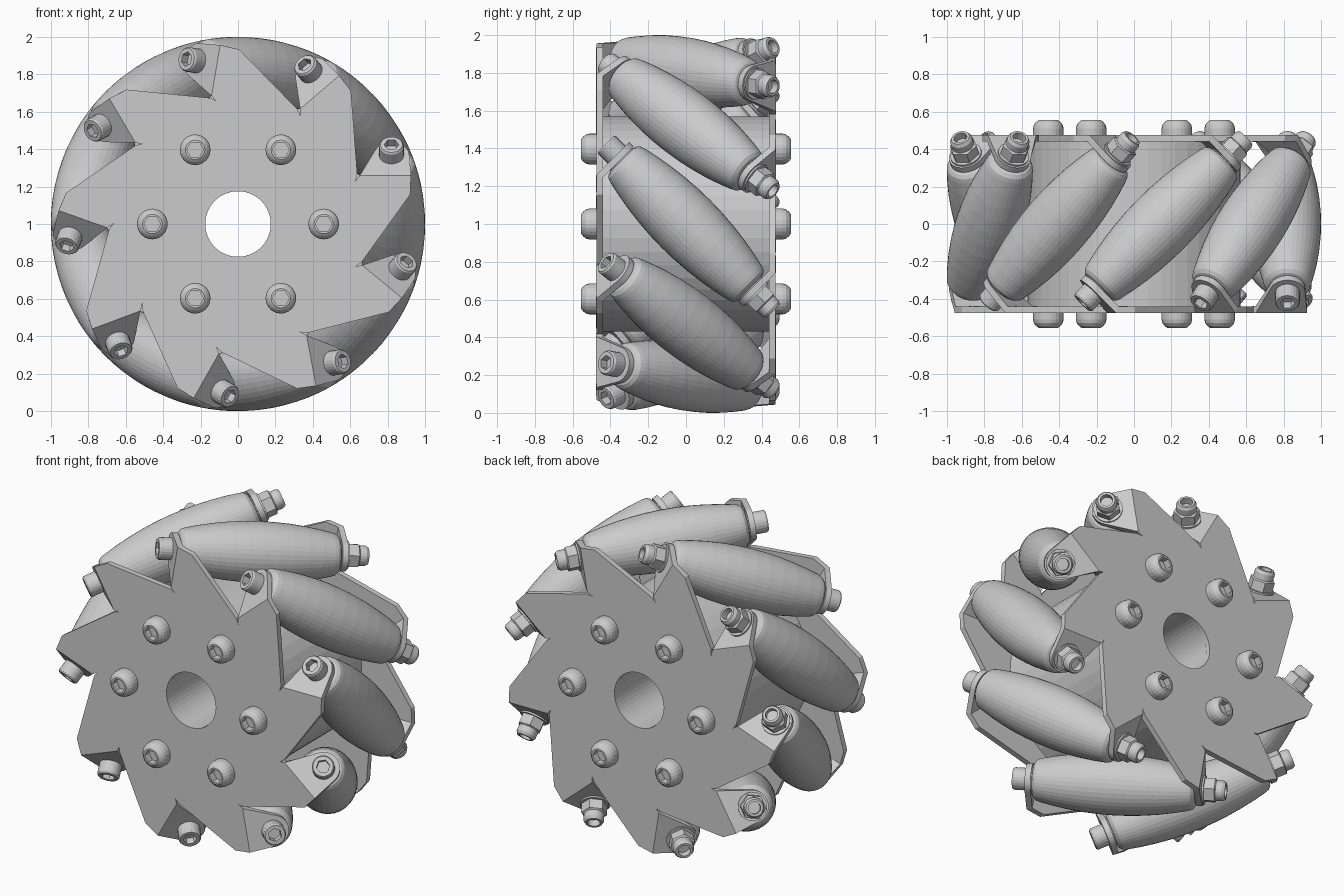
import bpy, bmesh
from math import sin, cos, pi, radians, sqrt, atan2
from mathutils import Matrix, Vector

if "Cube" in bpy.data.objects:
    bpy.data.objects.remove(bpy.data.objects["Cube"])

N = 9                      # rollers
AXIS_R = 0.82              # distance of roller axis from wheel centre
LIFT = Matrix.Translation((0, 0, 1))


def finish(bm, name):
    bmesh.ops.remove_doubles(bm, verts=bm.verts, dist=0.0005)
    bmesh.ops.recalc_face_normals(bm, faces=bm.faces)
    me = bpy.data.meshes.new(name)
    bm.to_mesh(me)
    bm.free()
    return me


def lathe(name, profile, segs=24, closed=False):
    """Spin (radius, height[, 'hex']) points round local z; 'hex' rings are six-sided."""
    bm = bmesh.new()
    rings = []
    for p in profile:
        ring = []
        for i in range(segs):
            a = 2 * pi * i / segs
            r = p[0]
            if len(p) > 2:
                r *= cos(pi / 6) / cos(a % (pi / 3) - pi / 6)
            ring.append(bm.verts.new((r * cos(a), r * sin(a), p[1])))
        rings.append(ring)
    pairs = list(zip(rings, rings[1:]))
    if closed:
        pairs.append((rings[-1], rings[0]))
    for lo, hi in pairs:
        for i in range(segs):
            j = (i + 1) % segs
            bm.faces.new((lo[i], lo[j], hi[j], hi[i]))
    if not closed:
        bm.faces.new(rings[0])
        bm.faces.new(rings[-1])
    return finish(bm, name)


def place(mesh, name, matrix):
    ob = bpy.data.objects.new(name, mesh)
    bpy.context.collection.objects.link(ob)
    ob.matrix_world = LIFT @ matrix
    return ob


def pol(r, deg):
    return (r * cos(radians(deg)), r * sin(radians(deg)))


# Side plate: nine saw-tooth petals, each with a tab bent 45 degrees inward
def plate_mesh():
    bm = bmesh.new()
    Y, T, s = -0.4575, 0.253, sqrt(0.5)
    inner, outer = 0.65, 0.925
    flat = [pol(0.665, -20.3), pol(0.675, -19.2), pol(0.69, -17.5), (0.92, 0.157),
            (outer, T), (inner, T), pol(0.675, 20.5), pol(0.665, 19.7)]
    flat += [pol(0.175, 19.7 - 4 * i) for i in range(11)]
    tab = [(inner, 0)]
    tab += [(AXIS_R + 0.095 * cos(radians(a)), 0.145 + 0.095 * sin(radians(a)))
            for a in range(156, 3, -8)]
    tab += [(outer, 0)]
    for k in range(N):
        rot = Matrix.Rotation(-2 * pi * k / N, 3, 'Y')
        bm.faces.new([bm.verts.new(rot @ Vector((x, Y, z))) for x, z in flat])
        bm.faces.new([bm.verts.new(rot @ Vector((u, Y + v * s, T + v * s))) for u, v in tab])
    return finish(bm, "side_plate")


plate = plate_mesh()
for name, turn in (("front_plate", 0), ("back_plate", pi)):
    ob = place(plate, name, Matrix.Rotation(turn, 4, 'X'))
    mod = ob.modifiers.new("thickness", 'SOLIDIFY')
    mod.thickness = 0.035
    mod.offset = 0
    mod.use_even_offset = True

# Hub drum with centre bore
hub = lathe("hub", [(0.175, -0.445), (0.57, -0.445), (0.57, 0.445), (0.175, 0.445)], 48, True)
place(hub, "hub", Matrix.Rotation(pi / 2, 4, 'X'))

# Button-head hub bolts on both faces
button = lathe("hub_bolt", [(0.082, 0), (0.082, 0.035), (0.077, 0.055), (0.065, 0.07), (0.052, 0.08),
                            (0.045, 0.08, 'hex'), (0.045, 0.035, 'hex')])
for side in (1, -1):
    for k in range(6):
        a = k * pi / 3
        place(button, "hub_bolt",
              Matrix.Translation((0.458 * cos(a), -0.475 * side, 0.458 * sin(a)))
              @ Matrix.Rotation(side * pi / 2, 4, 'X'))

# Barrel roller
half = [(0.18 - 0.06 * (s / 0.47) ** 2, s) for s in (0, 0.09, 0.18, 0.27, 0.36, 0.435)]
half += [(0.121, 0.458), (0.105, 0.474), (0.085, 0.48)]
roller = lathe("roller", [(r, -s) for r, s in half[:0:-1]] + half, 40)

# Axle hardware along the roller axis
washer = lathe("washer", [(0.085, 0.478), (0.085, 0.488)])
shaft = lathe("axle", [(0.035, -0.56), (0.035, 0.535)], 16)
cap = lathe("cap_screw_head", [(0.066, 0.518), (0.066, 0.59), (0.059, 0.6), (0.04, 0.6, 'hex'),
                               (0.04, 0.555, 'hex')])
nut = lathe("lock_nut", [(0.085, 0.518), (0.085, 0.53), (0.076, 0.53, 'hex'), (0.076, 0.59, 'hex'),
                         (0.06, 0.597), (0.06, 0.635), (0.05, 0.652), (0.036, 0.652), (0.036, 0.61)])

tilt = Matrix.Translation((AXIS_R, 0, 0)) @ Matrix.Rotation(pi / 4, 4, 'X')
flip = Matrix.Rotation(pi, 4, 'X')
for k in range(N):
    m = Matrix.Rotation(-2 * pi * k / N, 4, 'Y') @ tilt
    place(roller, "roller", m)
    place(shaft, "axle", m)
    place(washer, "front_washer", m)
    place(washer, "back_washer", m @ flip)
    place(cap, "cap_screw_head", m)
    place(nut, "lock_nut", m @ flip)
